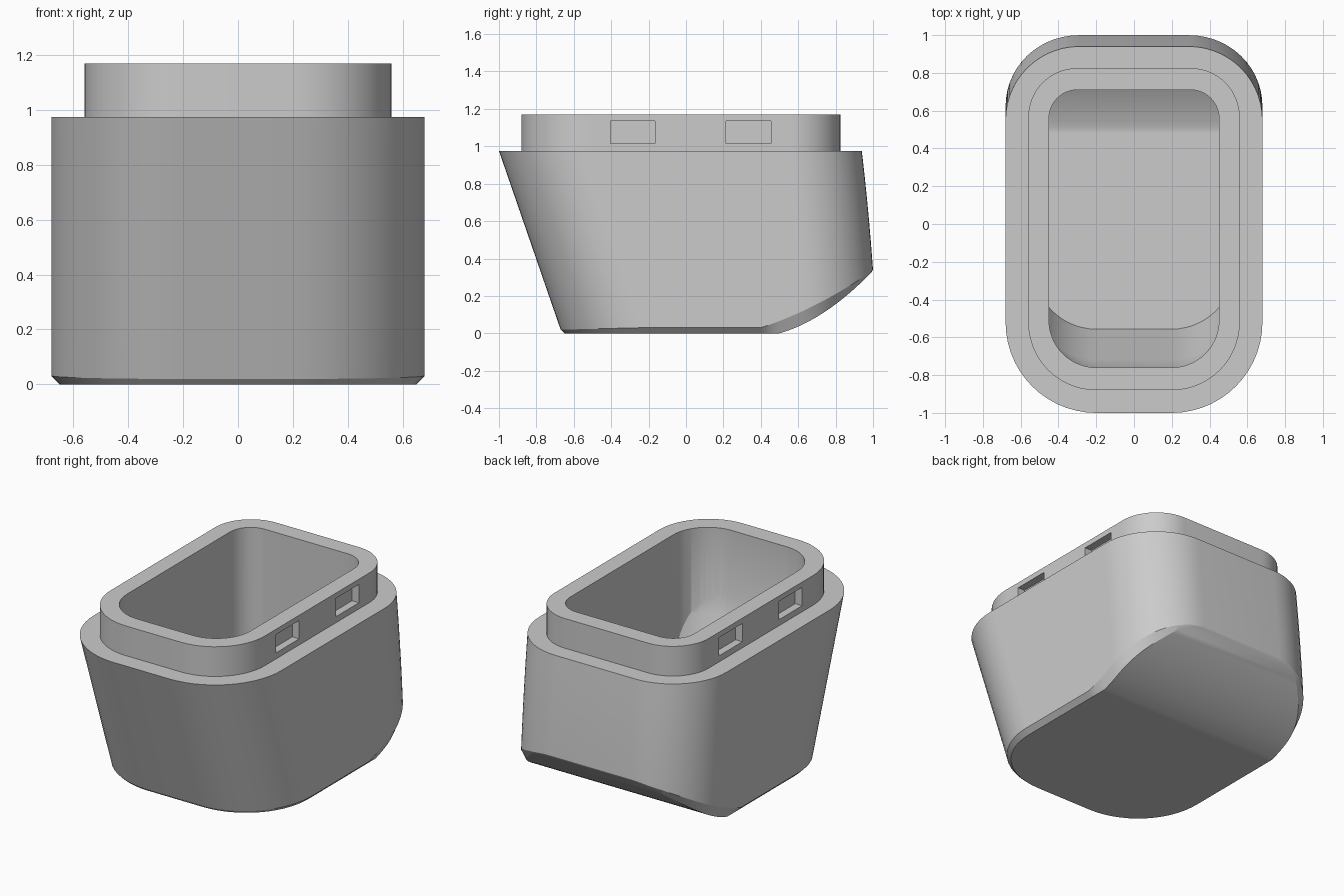
import bpy, bmesh
from math import sin, cos, pi

if "Cube" in bpy.data.objects:
    bpy.data.objects.remove(bpy.data.objects["Cube"])

ARC, SIDE, LEVELS = 14, 40, 8


def half_outline(yf, yb, hx, rf, rb):
    """Right half of a rounded rectangle, front to back."""
    pts = []
    for i in range(ARC + 1):
        a = -pi / 2 + pi / 2 * i / ARC
        pts.append((hx - rf + rf * cos(a), yf + rf + rf * sin(a)))
    for i in range(1, SIDE):
        pts.append((hx, yf + rf + (yb - rb - yf - rf) * i / SIDE))
    for i in range(ARC + 1):
        a = pi / 2 * i / ARC
        pts.append((hx - rb + rb * cos(a), yb - rb + rb * sin(a)))
    return pts


def belly(y):
    """Flat underside that sweeps up towards the back."""
    d = max(0, y - 0.5)
    return 0.288 * d + 0.767 * d * d


def belly_edge(y):
    """Upper line of the chamfer around the underside."""
    d = max(0, y - 0.4)
    z = 0.02 + 0.01 * min(1, max(0, (y + 0.65) / 0.4))
    return max(z + 0.33 * d + 0.30 * d * d, belly(y) + 0.006)


def wall(z, inset=0):
    """Body outline at height z: leaning front, slightly bowed back."""
    t = (0.975 - z) / 0.64
    yf = -1 + 0.345 * (0.975 - z) + inset * 1.058
    yb = 0.94 + 0.06 * (1.25 * t - 0.25 * t * t) - inset
    return half_outline(yf, yb, 0.68 - inset, 0.48 - inset, 0.39 - inset)


def wall_foot(floor, inset=0):
    """Heights where each wall line meets a floor curve."""
    n = len(wall(0))
    z = [0.1] * n
    for _ in range(12):
        z = [floor(wall(z[i], inset)[i][1]) for i in range(n)]
    return z


def wall_rings(foot, top, inset=0):
    rings = []
    for k in range(LEVELS + 1):
        zs = [f + (top - f) * k / LEVELS for f in foot]
        rings.append([(*wall(z, inset)[i], z) for i, z in enumerate(zs)])
    return rings


def flat(outline, z):
    return [(x, y, z) for x, y in outline]


def solid(name, rings):
    """Mirror half rings, skin them and cap both ends."""
    bm = bmesh.new()
    loops = [[bm.verts.new(p) for p in r] +
             [bm.verts.new((-x, y, z)) for x, y, z in reversed(r)] for r in rings]
    m = len(loops[0])
    for a, b in zip(loops, loops[1:]):
        for i in range(m):
            j = (i + 1) % m
            bm.faces.new((a[i], a[j], b[j], b[i]))
    for lp in (loops[0], loops[-1]):
        for i in range(m // 2 - 1):
            bm.faces.new((lp[i], lp[i + 1], lp[m - 2 - i], lp[m - 1 - i]))
    bmesh.ops.recalc_face_normals(bm, faces=bm.faces)
    me = bpy.data.meshes.new(name)
    bm.to_mesh(me)
    bm.free()
    ob = bpy.data.objects.new(name, me)
    bpy.context.collection.objects.link(ob)
    return ob


def boolean(ob, cutter, op):
    mod = ob.modifiers.new(op.lower(), 'BOOLEAN')
    mod.operation, mod.solver, mod.object = op, 'EXACT', cutter
    bpy.context.view_layer.objects.active = ob
    bpy.ops.object.modifier_apply(modifier=mod.name)
    bpy.data.objects.remove(cutter)


# Body: chamfered underside, leaning walls, shelf and neck
foot = wall_foot(belly_edge)
rings = wall_rings(foot, 0.975)
under = []
for x, y, z in rings[0]:
    i = len(under)
    k = min(0.03, max(0.006, z - belly(y)))
    px, py = wall(z, k)[i]
    under.append((px, py, belly(py)))
neck = half_outline(-0.88, 0.825, 0.56, 0.36, 0.26)
body = solid("cup_body", [under] + rings + [flat(neck, 0.975), flat(neck, 1.17)])

# Cavity: straight shaft limited by an inward offset of the body
shaft = half_outline(-0.76, 0.71, 0.45, 0.25, 0.15)
cavity = solid("cavity_cutter", [flat(shaft, 0.01), flat(shaft, 1.3)])
core_foot = wall_foot(lambda y: belly(y) + 0.15, 0.15)
core = solid("core_cutter", wall_rings(core_foot, 1.4, 0.15))
boolean(cavity, core, 'INTERSECT')
boolean(body, cavity, 'DIFFERENCE')

# Latch recesses on both sides of the neck
for side in (-1, 1):
    for y in (-0.285, 0.335):
        bpy.ops.mesh.primitive_cube_add(size=1, location=(side * 0.56, y, 1.075))
        slot = bpy.context.object
        slot.name = "latch_cutter"
        slot.scale = (0.1, 0.24, 0.12)
        bpy.context.view_layer.update()
        boolean(body, slot, 'DIFFERENCE')

bpy.ops.object.select_all(action='DESELECT')
body.select_set(True)
bpy.context.view_layer.objects.active = body
bpy.ops.object.shade_smooth_by_angle(angle=0.4)
